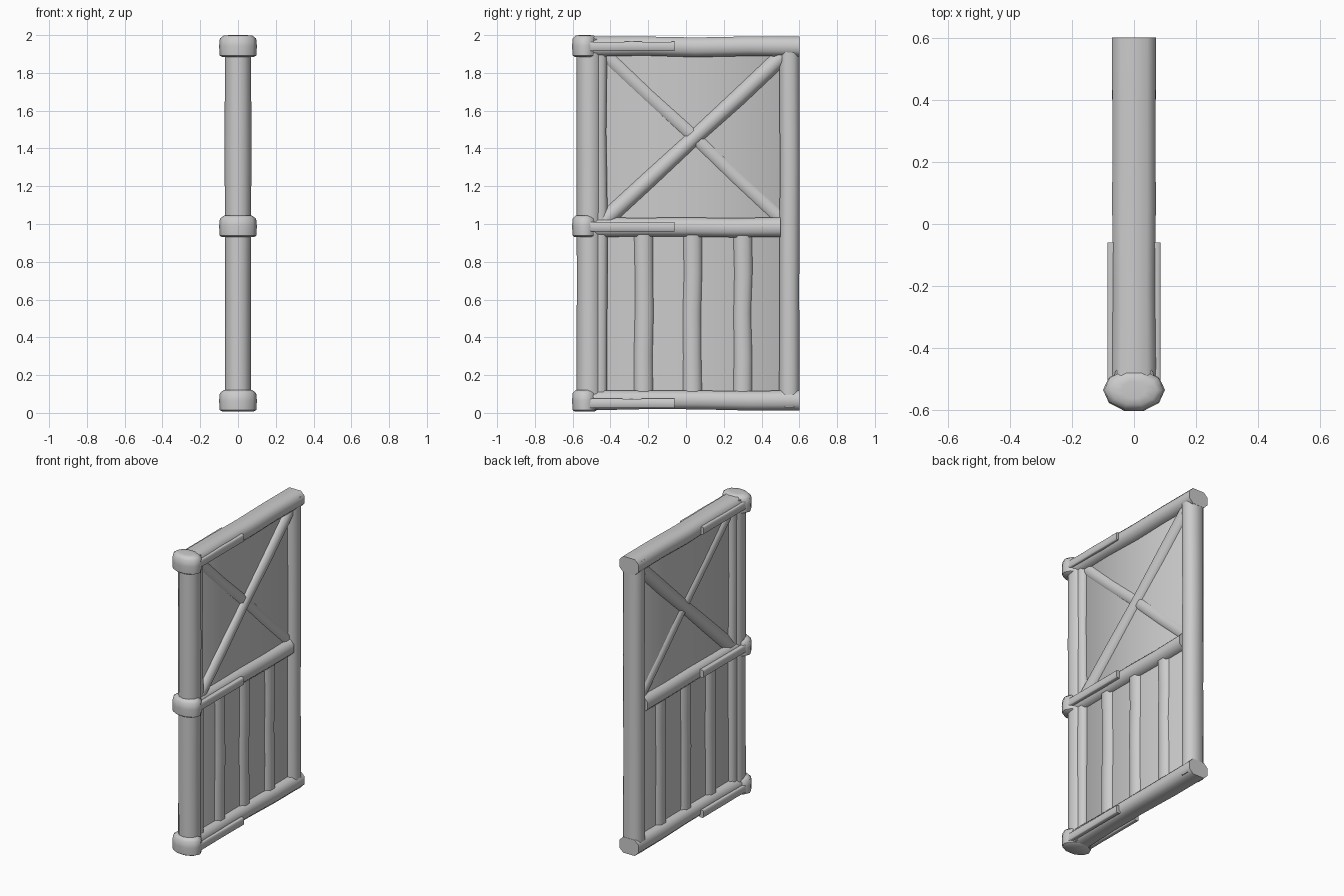
import bpy, math, random
from mathutils import Vector

if "Cube" in bpy.data.objects:
    bpy.data.objects.remove(bpy.data.objects["Cube"])

random.seed(4)


def make(name, verts, faces, angle=50):
    mesh = bpy.data.meshes.new(name)
    mesh.from_pydata(verts, [], faces)
    mesh.update()
    ob = bpy.data.objects.new(name, mesh)
    bpy.context.collection.objects.link(ob)
    bpy.ops.object.select_all(action='DESELECT')
    ob.select_set(True)
    bpy.context.view_layer.objects.active = ob
    bpy.ops.object.mode_set(mode='EDIT')
    bpy.ops.mesh.select_all(action='SELECT')
    bpy.ops.mesh.normals_make_consistent(inside=False)
    bpy.ops.object.mode_set(mode='OBJECT')
    bpy.ops.object.shade_smooth_by_angle(angle=math.radians(angle))
    return ob


def loft(name, rings, angle=50):
    n = len(rings[0])
    verts = [p for r in rings for p in r]
    faces = [(i * n + j, i * n + (j + 1) % n, (i + 1) * n + (j + 1) % n, (i + 1) * n + j)
             for i in range(len(rings) - 1) for j in range(n)]
    faces += [tuple(range(n))[::-1], tuple(range(len(verts) - n, len(verts)))]
    return make(name, verts, faces, angle)


def timber(name, a, b, width, depth, x=0, bevel=0.025, wobble=0.004, cuts=4):
    """Hewn bar between (y, z) points a and b, with chamfered section."""
    a, b = Vector((x, *a)), Vector((x, *b))
    side = Vector((1, 0, 0)).cross((b - a).normalized())
    w, d = width / 2, depth / 2
    section = [(d, w - bevel), (d - bevel, w), (bevel - d, w), (-d, w - bevel),
               (-d, bevel - w), (bevel - d, -w), (d - bevel, -w), (d, bevel - w)]
    rings = []
    for i in range(cuts + 1):
        k = 1 - random.random() * wobble / w if 0 < i < cuts else 1
        c = a.lerp(b, i / cuts) + side * random.uniform(-wobble, wobble) * (0 < i < cuts)
        rings.append([c + Vector((u, 0, 0)) * k + side * v * k for u, v in section])
    return loft(name, rings)


def turned(name, y, profile, sides=12):
    """Upright elliptical part from (x radius, y radius, z) rows."""
    rings = [[(rx * math.cos(2 * math.pi * j / sides), y + ry * math.sin(2 * math.pi * j / sides), z)
              for j in range(sides)] for rx, ry, z in profile]
    return loft(name, rings)


# Round hinge post and frame stiles
turned("hinge_post", -0.51, [(0.07, 0.07, 0.02), (0.068, 0.068, 0.7),
                             (0.071, 0.07, 1.4), (0.069, 0.07, 1.98)])
timber("hinge_stile", (-0.46, 0.03), (-0.46, 1.97), 0.085, 0.10, bevel=0.02)
timber("latch_stile", (0.547, 0.03), (0.547, 1.97), 0.107, 0.13, bevel=0.03, cuts=3)

# Rails, hinge straps on both faces and hinge collars
for label, z, h in (("bottom", 0.066, 0.105), ("middle", 0.983, 0.105), ("top", 1.939, 0.105)):
    end, depth = (0.50, 0.13) if label == "middle" else (0.602, 0.142)
    timber(label + "_rail", (-0.50, z), (end, z), h, depth, bevel=0.028)
    zs = {"bottom": 0.05, "middle": 0.985, "top": 1.94}[label]
    for sx, face in ((-1, "left"), (1, "right")):
        timber(f"{label}_strap_{face}", (-0.52, zs), (-0.06, zs), 0.05, 0.03,
               x=sx * 0.071, bevel=0.004, wobble=0.001)
    zc = {"bottom": 0.065, "middle": 0.988, "top": 1.942}[label]
    turned(label + "_collar", -0.536, [(0.082, 0.055, zc - 0.058), (0.097, 0.067, zc - 0.05),
                                       (0.1, 0.071, zc), (0.096, 0.067, zc + 0.04),
                                       (0.075, 0.05, zc + 0.056), (0.04, 0.028, zc + 0.058)], 10)

# Thin panels behind the framing
timber("upper_panel", (0.03, 1.0), (0.03, 1.92), 0.96, 0.04, bevel=0.002, wobble=0, cuts=1)
timber("lower_panel", (0.03, 0.08), (0.03, 0.97), 0.96, 0.04, bevel=0.002, wobble=0, cuts=1)

# Crossed braces
timber("main_brace", (-0.43, 1.02), (0.51, 1.89), 0.088, 0.10, bevel=0.026)
timber("cross_brace", (-0.43, 1.90), (0.51, 1.02), 0.10, 0.065, bevel=0.03)

# Upright battens in the lower half
for i, y in enumerate((-0.225, 0.035, 0.30)):
    timber(f"batten_{i + 1}", (y, 0.09), (y, 0.96), 0.11, 0.09, bevel=0.03)
